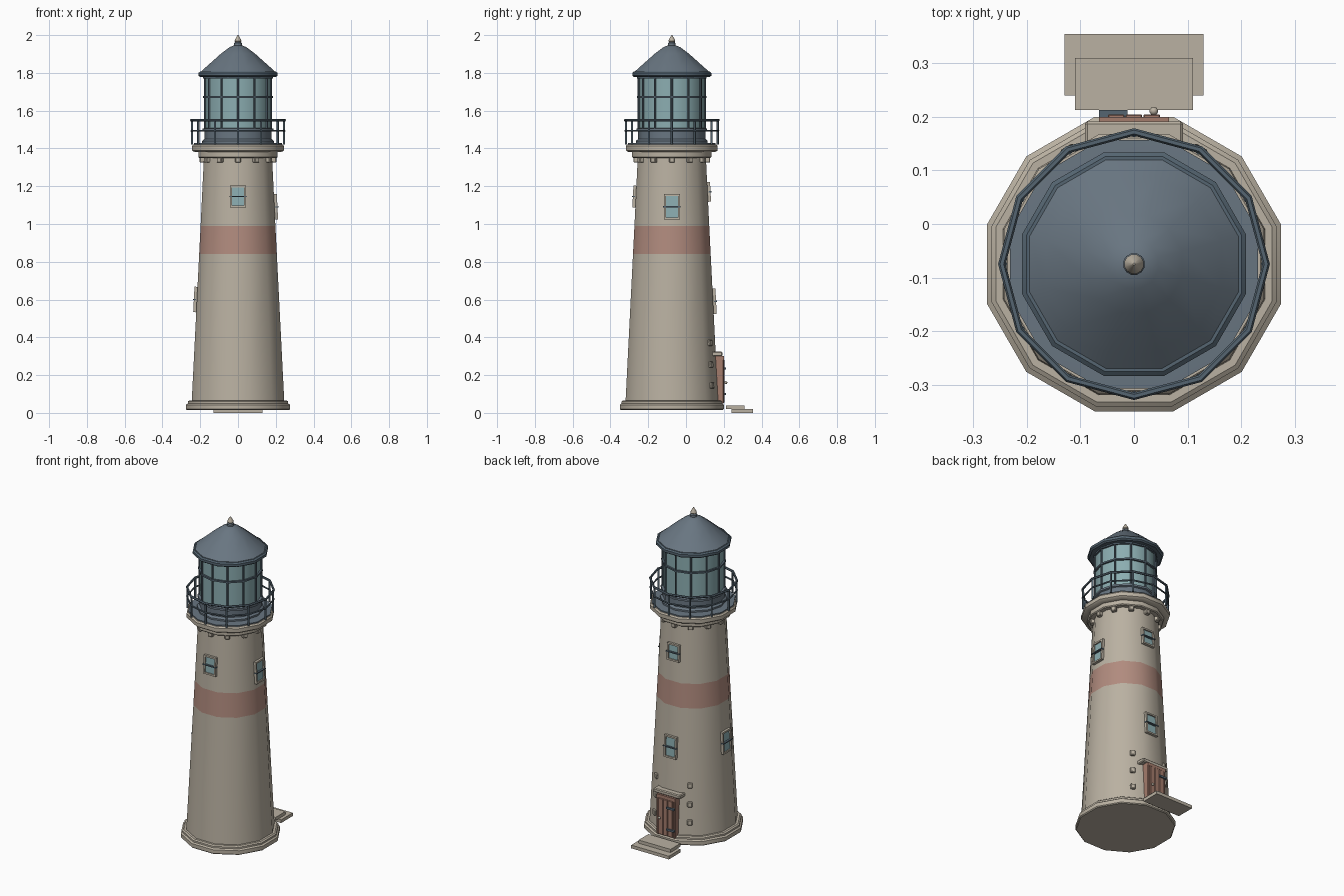
import bpy, bmesh, math
from mathutils import Matrix, Vector

if "Cube" in bpy.data.objects:
    bpy.data.objects.remove(bpy.data.objects["Cube"])

CY = -0.075                      # tower axis in y
CENTRE = Matrix.Translation((0, CY, 0))
TILT = 0.0505                    # wall slope
K = 1 / math.cos(math.pi / 12)   # apothem -> corner radius for 12 sides


def mat(name, rgb):
    m = bpy.data.materials.new(name)
    m.diffuse_color = (*rgb, 1)
    m.use_nodes = True
    m.node_tree.nodes["Principled BSDF"].inputs["Base Color"].default_value = m.diffuse_color
    return m


STONE = mat("warm stone", (0.49, 0.44, 0.36))
BAND = mat("faded red", (0.44, 0.26, 0.21))
SLATE = mat("slate blue", (0.14, 0.18, 0.22))
METAL = mat("dark metal", (0.09, 0.13, 0.165))
GLASS = mat("pale teal glass", (0.26, 0.42, 0.44))
DOOR = mat("door red", (0.37, 0.20, 0.15))


def finish(name, bm, mats, angle=35):
    bmesh.ops.recalc_face_normals(bm, faces=bm.faces)
    me = bpy.data.meshes.new(name)
    bm.to_mesh(me)
    bm.free()
    for m in mats:
        me.materials.append(m)
    ob = bpy.data.objects.new(name, me)
    bpy.context.collection.objects.link(ob)
    bpy.ops.object.select_all(action='DESELECT')
    ob.select_set(True)
    bpy.context.view_layer.objects.active = ob
    bpy.ops.object.shade_smooth_by_angle(angle=math.radians(angle))
    return ob


def lathe(name, profile, mats, flat=True, n=12, rule=None, closed=False):
    """Turn (radius, z) points; flat=True puts flats on the axes (radius = apothem)."""
    bm = bmesh.new()
    off, k = (math.pi / n, K) if flat else (0, 1)
    rings = []
    for r, z in profile:
        rings.append([bm.verts.new((r * k * math.cos(off + i * math.tau / n),
                                    r * k * math.sin(off + i * math.tau / n) + CY, z))
                      for i in range(n)])
    pairs = list(zip(rings, rings[1:])) + ([(rings[-1], rings[0])] if closed else [])
    for a, b in pairs:
        for i in range(n):
            j = (i + 1) % n
            bm.faces.new((a[i], a[j], b[j], b[i]))
    if not closed:
        bm.faces.new(rings[0][::-1])
        bm.faces.new(rings[-1])
    if rule:
        for f in bm.faces:
            f.material_index = rule(f.calc_center_median())
    return finish(name, bm, mats)


def box(bm, lo, hi, M=Matrix(), mi=0, bevel=0.0):
    lo, hi = Vector(lo), Vector(hi)
    S = Matrix.Diagonal((*(hi - lo), 1))
    vs = bmesh.ops.create_cube(bm, size=1, matrix=M @ Matrix.Translation((lo + hi) / 2) @ S)['verts']
    faces = {f for v in vs for f in v.link_faces}
    for f in faces:
        f.material_index = mi
    if bevel:
        es = list({e for f in faces for e in f.edges})
        bmesh.ops.bevel(bm, geom=es, offset=bevel, segments=1, affect='EDGES', profile=0.5)


def rod(bm, r, h, M, n=8):
    bmesh.ops.create_cone(bm, cap_ends=True, segments=n, radius1=r, radius2=r, depth=h, matrix=M)


def wall(deg, z):
    """Frame on the sloping wall: x outward, y sideways, z up the wall."""
    r = 0.245 - (z - 0.06) * TILT
    return (CENTRE @ Matrix.Rotation(math.radians(deg), 4, 'Z')
            @ Matrix.Translation((r, 0, z)) @ Matrix.Rotation(-math.atan(TILT), 4, 'Y'))


# Masonry: plinth, tapered tower with painted band, gallery mouldings
lathe("plinth", [(0.27, 0.015), (0.275, 0.02), (0.275, 0.043), (0.266, 0.05),
                 (0.266, 0.06), (0.258, 0.066)], [STONE])
lathe("tower", [(0.245, 0.06), (0.2056, 0.84), (0.198, 0.99), (0.18, 1.36)], [STONE, BAND],
      rule=lambda c: int(0.85 < c.z < 0.98))
lathe("gallery_moulding", [(0.205, 1.35), (0.21, 1.355), (0.21, 1.38), (0.235, 1.383), (0.243, 1.39),
                           (0.243, 1.413), (0.236, 1.421)], [STONE])
lathe("gallery_deck", [(0.232, 1.415), (0.232, 1.428), (0.2, 1.43)], [SLATE])

# Corbels under the gallery
bm = bmesh.new()
for i in range(12):
    M = CENTRE @ Matrix.Rotation(i * math.tau / 12, 4, 'Z')
    box(bm, (0.165, -0.015, 1.325), (0.203, 0.015, 1.355), M, bevel=0.004)
finish("corbels", bm, [STONE])

# Gallery railing
bm = bmesh.new()
for i in range(12):
    M = CENTRE @ Matrix.Rotation(i * math.tau / 12, 4, 'Z')
    rod(bm, 0.006, 0.13, M @ Matrix.Translation((0.243, 0, 1.485)))
finish("railing_posts", bm, [METAL], 50)
for name, z, t in (("top_rail", 1.55, 0.007), ("middle_rail", 1.493, 0.005)):
    lathe(name, [(0.247 + t * math.cos(a), z + t * math.sin(a))
                 for a in (j * math.tau / 6 for j in range(6))], [METAL], flat=False, closed=True)

# Lantern room
lathe("lantern_base", [(0.19, 1.425), (0.19, 1.44), (0.178, 1.45), (0.178, 1.49), (0.187, 1.494),
                       (0.187, 1.506), (0.17, 1.508)], [SLATE], flat=False)
lathe("lantern_glass", [(0.173, 1.5), (0.173, 1.79)], [GLASS], flat=False)
bm = bmesh.new()
for i in range(12):
    M = CENTRE @ Matrix.Rotation(i * math.tau / 12, 4, 'Z')
    rod(bm, 0.006, 0.29, M @ Matrix.Translation((0.176, 0, 1.645)), 6)
finish("glazing_bars", bm, [METAL], 50)
for name, z in (("glazing_ring", 1.672), ("upper_glazing_ring", 1.775)):
    lathe(name, [(0.172, z - 0.005), (0.184, z - 0.005), (0.184, z + 0.005), (0.172, z + 0.005)],
          [METAL], flat=False, closed=True)

# Roof with eave and finial
lathe("eave", [(0.17, 1.778), (0.2, 1.778), (0.209, 1.785), (0.209, 1.8), (0.201, 1.807),
               (0.19, 1.807)], [METAL])
lathe("roof", [(0.195, 1.8), (0.195, 1.808), (0.164, 1.836), (0.09, 1.902), (0.045, 1.936),
               (0.015, 1.948)], [SLATE])
lathe("finial_collar", [(0.02, 1.94), (0.02, 1.957), (0.014, 1.965)], [SLATE], n=12)
lathe("finial", [(0.013, 1.96), (0.018, 1.968), (0.015, 1.978), (0.002, 2.0)], [STONE])


# Windows: stone frame, glass, crossing bar
def window(name, deg, z, h):
    bm = bmesh.new()
    M = wall(deg, z)
    w, h, f = 0.042, h / 2, 0.010
    for s in (-1, 1):
        a, b = sorted((s * w, s * (w - f)))
        box(bm, (-0.015, a, -h), (0.016, b, h), M)
        a, b = sorted((s * h, s * (h - f)))
        box(bm, (-0.015, -w, a), (0.016, w, b), M)
    box(bm, (-0.01, -w + f, -h + f), (0.008, w - f, h - f), M, 1)
    box(bm, (0.004, -w - 0.004, -0.003), (0.021, w + 0.004, 0.003), M, 2)
    finish(name, bm, [STONE, GLASS, METAL])


for name, deg, z, h in (("front_window", -90, 1.145, 0.115), ("right_window", 0, 1.09, 0.135),
                        ("left_window", 180, 0.6, 0.135), ("back_lower_window", 90, 0.59, 0.135),
                        ("back_upper_window", 90, 1.17, 0.105)):
    window(name, deg, z, h)

# Stone blocks either side of the door
bm = bmesh.new()
for deg in (60, 120):
    for z in (0.145, 0.255, 0.37):
        box(bm, (-0.015, -0.015, -0.016), (0.012, 0.015, 0.016), wall(deg, z), bevel=0.004)
finish("wall_blocks", bm, [STONE])

# Door with jambs, lintel, boards, strap hinges and knob
bm = bmesh.new()
for s in (-1, 1):
    a, b = sorted((s * 0.065, s * 0.05))
    box(bm, (a, 0.13, 0.05), (b, 0.2, 0.3), bevel=0.003)
box(bm, (-0.065, 0.13, 0.28), (0.065, 0.2, 0.3))
box(bm, (-0.052, 0.13, 0.05), (0.052, 0.19, 0.29))
for i in range(3):
    x = -0.05 + i * 0.0334
    box(bm, (x + 0.001, 0.18, 0.055), (x + 0.032, 0.205, 0.28), bevel=0.002)
finish("door", bm, [DOOR])
bm = bmesh.new()
box(bm, (-0.092, 0.13, 0.3), (0.092, 0.192, 0.325), bevel=0.005)
finish("lintel", bm, [STONE])
bm = bmesh.new()
for z in (0.1, 0.235):
    box(bm, (-0.065, 0.2, z - 0.006), (-0.012, 0.213, z + 0.006))
finish("hinges", bm, [METAL])
bm = bmesh.new()
bmesh.ops.create_uvsphere(bm, u_segments=10, v_segments=6, radius=0.008,
                          matrix=Matrix.Translation((0.037, 0.211, 0.16)))
finish("door_knob", bm, [STONE], 60)

# Door steps
bm = bmesh.new()
box(bm, (-0.13, 0.24, 0), (0.13, 0.355, 0.02))
box(bm, (-0.11, 0.213, 0.02), (0.11, 0.31, 0.04))
finish("steps", bm, [STONE])
